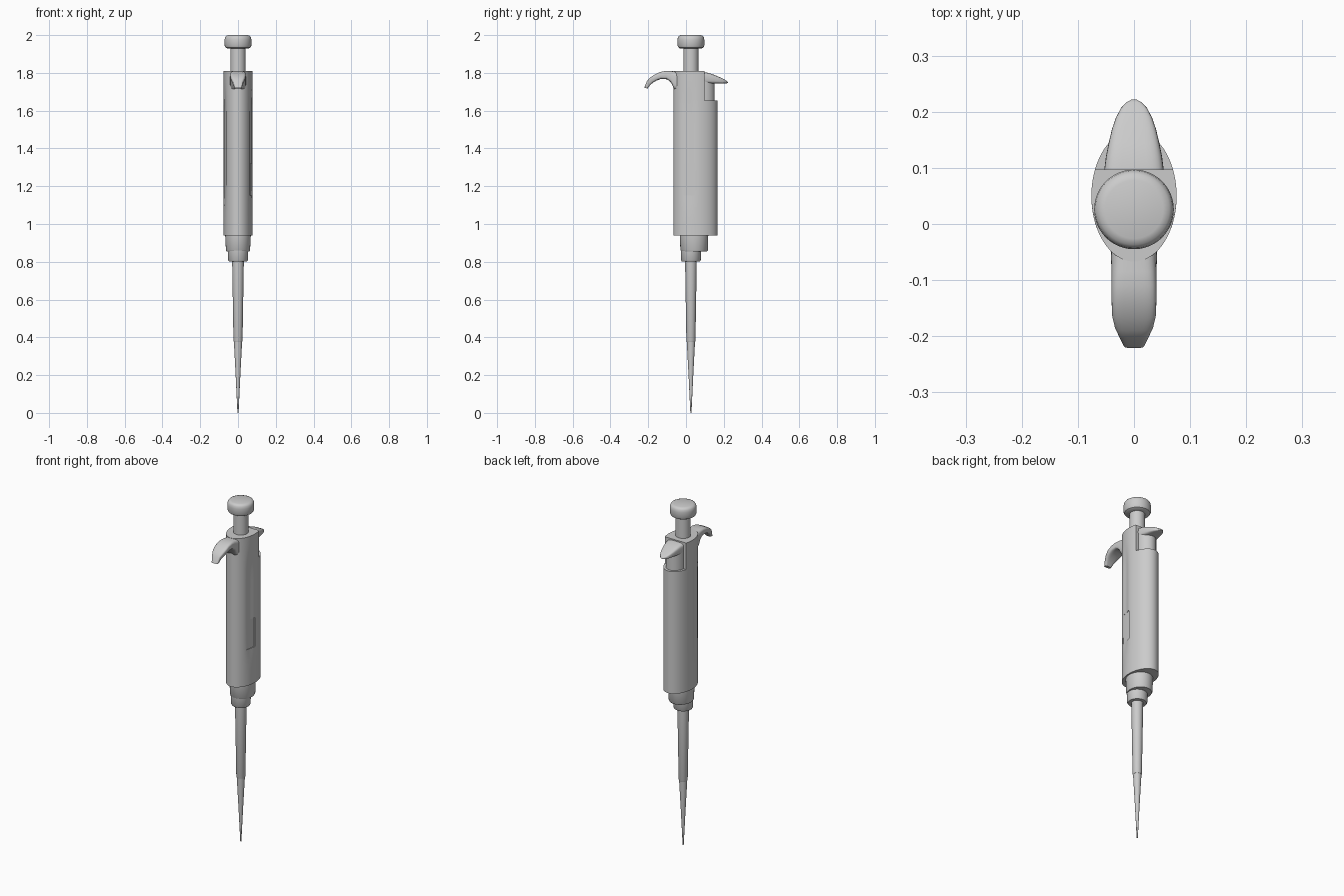
import bpy, bmesh
from math import sin, cos, pi, exp, copysign, radians

if "Cube" in bpy.data.objects:
    bpy.data.objects.remove(bpy.data.objects["Cube"])

AXIS_Y = 0.026  # plunger / shaft axis


def loft(name, rings, angle=35):
    """Skin a stack of equal-length rings and cap both ends."""
    bm = bmesh.new()
    rows = [[bm.verts.new(p) for p in r] for r in rings]
    n = len(rows[0])
    for a, b in zip(rows, rows[1:]):
        for i in range(n):
            j = (i + 1) % n
            bm.faces.new((a[i], a[j], b[j], b[i]))
    bm.faces.new(rows[0][::-1])
    bm.faces.new(rows[-1])
    bmesh.ops.recalc_face_normals(bm, faces=bm.faces)
    me = bpy.data.meshes.new(name)
    bm.to_mesh(me)
    bm.free()
    ob = bpy.data.objects.new(name, me)
    bpy.context.collection.objects.link(ob)
    smooth(ob, angle)
    return ob


def smooth(ob, angle=35):
    bpy.ops.object.select_all(action='DESELECT')
    ob.select_set(True)
    bpy.context.view_layer.objects.active = ob
    bpy.ops.object.shade_smooth_by_angle(angle=radians(angle))


def oval(a, b, cy, z, n=48):
    return [(a * cos(2 * pi * i / n), cy + b * sin(2 * pi * i / n), z) for i in range(n)]


def lathe(name, profile):
    return loft(name, [oval(r, r, AXIS_Y, z) for r, z in profile])


def section(top, bottom, w, n=32, p=0.5):
    """Rounded-rectangle ring spanning two (y, z) points, half width w."""
    pts = []
    for i in range(n):
        c, s = cos(2 * pi * i / n), sin(2 * pi * i / n)
        t = (1 + copysign(abs(s) ** p, s)) / 2
        pts.append((w * copysign(abs(c) ** p, c),
                    bottom[0] + (top[0] - bottom[0]) * t,
                    bottom[1] + (top[1] - bottom[1]) * t))
    return pts


def box(name, x, y, z):
    bpy.ops.mesh.primitive_cube_add(size=1, location=(sum(x) / 2, sum(y) / 2, sum(z) / 2))
    ob = bpy.context.object
    ob.name = name
    ob.scale = (x[1] - x[0], y[1] - y[0], z[1] - z[0])
    return ob


def cut(target, cutter):
    m = target.modifiers.new("cut", 'BOOLEAN')
    m.operation, m.object, m.solver = 'DIFFERENCE', cutter, 'EXACT'
    bpy.context.view_layer.objects.active = target
    bpy.ops.object.modifier_apply(modifier=m.name)
    bpy.data.objects.remove(cutter)


# Handle body: oval column with a shallow thumb groove along both sides
rings = []
for k in range(30):
    z = 0.94 + 0.87 * k / 29
    fade = 1 / (1 + exp(-(z - 1.12) * 30)) / (1 + exp((z - 1.68) * 30))
    ring = []
    for x, y, _ in oval(0.076, 0.117, 0.05, z, 72):
        groove = 0.007 * fade * exp(-((y - 0.015) / 0.025) ** 2)
        ring.append((x - copysign(min(groove, abs(x)), x), y, z))
    rings.append(ring)
body = loft("handle_body", rings)
cut(body, box("ejector_notch", (-0.2, 0.2), (0.097, 0.3), (1.655, 1.9)))
cut(body, box("window_recess", (0.06, 0.2), (-0.012, 0.05), (1.15, 1.32)))
smooth(body)

# Volume window pane, a little below the body surface
loft("volume_window", [[(x, y, z) for x, y in
     ((0.05, -0.012), (0.061, -0.012), (0.066, 0.02), (0.069, 0.05), (0.05, 0.05))]
     for z in (1.15, 1.32)])

# Finger hook: (top y, top z, bottom y, bottom z, half width)
hook = [(-0.03, 1.808, -0.03, 1.70, 0.042), (-0.062, 1.808, -0.064, 1.715, 0.041),
        (-0.085, 1.81, -0.078, 1.748, 0.04), (-0.11, 1.81, -0.10, 1.766, 0.04),
        (-0.14, 1.804, -0.132, 1.768, 0.04), (-0.168, 1.79, -0.157, 1.759, 0.039),
        (-0.19, 1.775, -0.175, 1.748, 0.034), (-0.207, 1.756, -0.19, 1.735, 0.026),
        (-0.221, 1.72, -0.203, 1.718, 0.019)]
loft("finger_hook", [section((a, b), (c, d), w) for a, b, c, d, w in hook], 50)

# Ejector thumb lever and its stem: (y, top z, bottom z, half width)
lever = [(0.097, 1.803, 1.742, 0.053), (0.12, 1.80, 1.742, 0.050), (0.145, 1.791, 1.743, 0.045),
         (0.17, 1.781, 1.744, 0.039), (0.19, 1.772, 1.744, 0.032), (0.207, 1.763, 1.744, 0.023),
         (0.217, 1.757, 1.745, 0.013), (0.222, 1.752, 1.747, 0.004)]
loft("ejector_lever", [section((y, t), (y, b), w) for y, t, b, w in lever], 50)
loft("ejector_stem", [oval(0.052, 0.062, 0.09, z) for z in (1.63, 1.76)])

# Plunger rod and knob
lathe("plunger_rod", [(0.04, 1.79), (0.04, 1.94)])
lathe("plunger_knob", [(0.055, 1.928), (0.066, 1.934), (0.071, 1.945), (0.071, 1.975),
                       (0.069, 1.988), (0.063, 1.996), (0.052, 2.0)])

# Stepped collars under the handle
loft("upper_collar", [oval(a, b, 0.043, z) for a, b, z in
     ((0.061, 0.068, 0.855), (0.064, 0.073, 0.862), (0.068, 0.075, 0.945))])
lathe("lower_collar", [(0.048, 0.802), (0.052, 0.808), (0.054, 0.87)])

# Tapered shaft and disposable tip
lathe("shaft", [(0.022, 0.376), (0.024, 0.382), (0.031, 0.81)])
lathe("tip", [(0.003, 0.0), (0.012, 0.19), (0.0215, 0.372), (0.0215, 0.385)])
